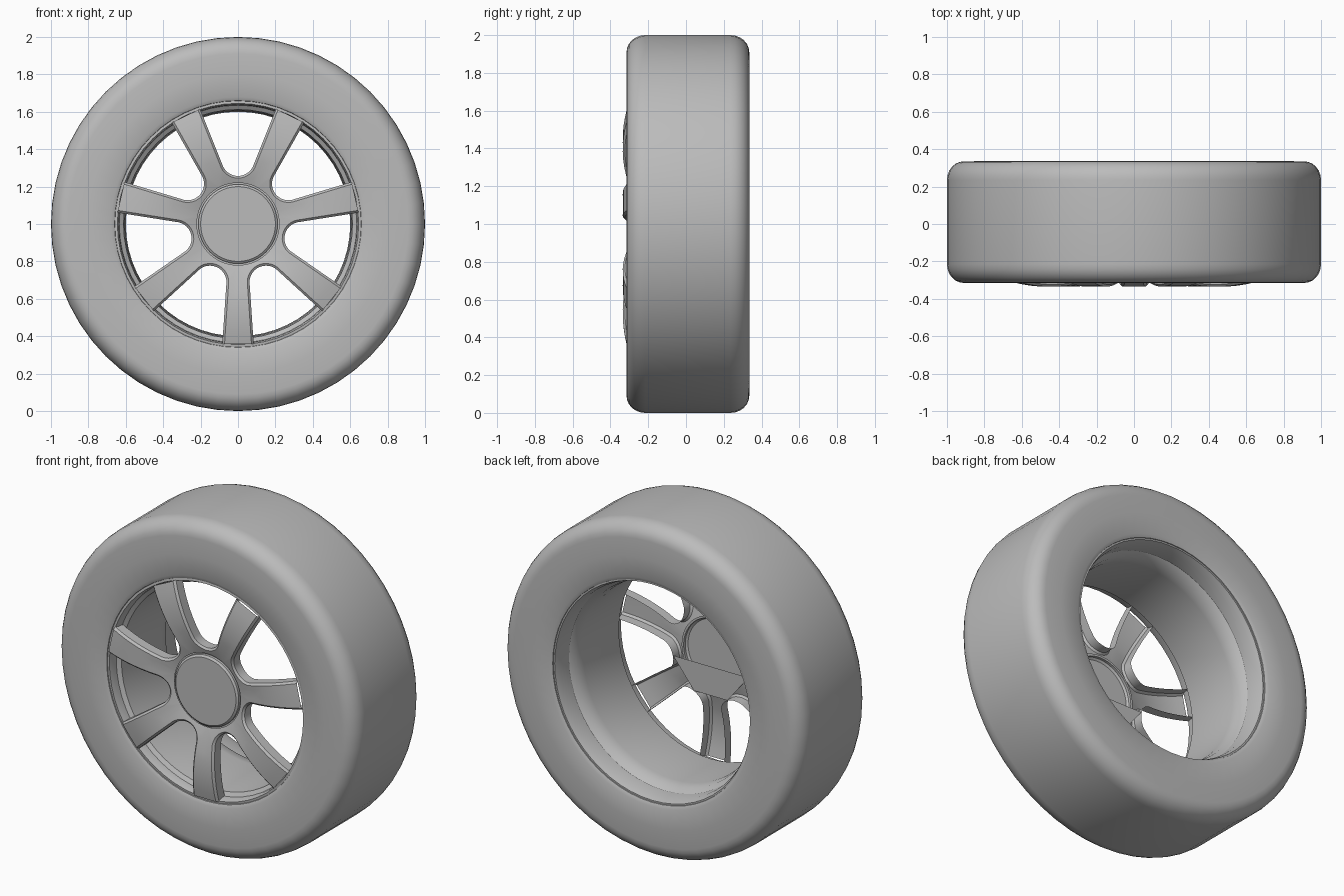
import bpy, bmesh, math
from mathutils import Vector

cube = bpy.data.objects.get("Cube")
if cube:
    bpy.data.objects.remove(cube)

grey = bpy.data.materials.new("plain_grey")
grey.use_nodes = True
COLOUR = (0.5, 0.5, 0.5, 1)
grey.diffuse_color = COLOUR
grey.node_tree.nodes["Principled BSDF"].inputs["Base Color"].default_value = COLOUR

SPOKES = 7
HALF = math.pi / SPOKES
CENTRE = Vector((0, 0, 1))


def finish(name, bm, flip=False):
    bmesh.ops.remove_doubles(bm, verts=bm.verts, dist=0.0005)
    bmesh.ops.recalc_face_normals(bm, faces=bm.faces)
    bm.normal_update()
    if flip:
        # open shells: make the front side face -y
        if sum(f.normal.y * f.calc_area() for f in bm.faces) > 0:
            bmesh.ops.reverse_faces(bm, faces=bm.faces)
    mesh = bpy.data.meshes.new(name)
    bm.to_mesh(mesh)
    bm.free()
    mesh.materials.append(grey)
    ob = bpy.data.objects.new(name, mesh)
    bpy.context.collection.objects.link(ob)
    bpy.ops.object.select_all(action='DESELECT')
    ob.select_set(True)
    bpy.context.view_layer.objects.active = ob
    bpy.ops.object.shade_smooth_by_angle(angle=math.radians(35))
    return ob


def lathe(name, profile, steps=56, closed=True, flip=False):
    """Spin (radius, y) points around the axle."""
    bm = bmesh.new()
    pts = profile + profile[:1] if closed else profile
    verts = [bm.verts.new(CENTRE + Vector((r, y, 0))) for r, y in pts]
    edges = [bm.edges.new(pair) for pair in zip(verts, verts[1:])]
    bmesh.ops.spin(bm, geom=verts + edges, cent=CENTRE, axis=(0, 1, 0),
                   angle=math.tau, steps=steps, use_merge=True)
    return finish(name, bm, flip)


# Tyre: flat sidewalls and tread with rounded shoulders
def shoulder(y, side, n=6):
    return [(0.91 + 0.09 * math.sin(a), y - side * 0.1 * (1 - math.cos(a)))
            for a in (i * math.pi / 2 / n for i in range(n + 1))]


lathe("tyre", [(0.655, -0.29), (0.66, -0.305), (0.68, -0.315), (0.8, -0.316)]
      + shoulder(-0.315, -1) + shoulder(0.335, 1)[::-1]
      + [(0.8, 0.336), (0.68, 0.335), (0.66, 0.325), (0.655, 0.3)])

# Rim barrel: stepped lips at each end
lathe("rim", [(0.66, -0.3), (0.645, -0.302), (0.638, -0.28), (0.635, -0.25),
              (0.612, -0.235), (0.605, -0.15), (0.6, 0.12), (0.608, 0.18),
              (0.632, 0.21), (0.636, 0.28), (0.65, 0.32), (0.66, 0.32)])

# Hub cap: shallow bevelled disc
lathe("hub_cap", [(0, -0.305), (0.2, -0.305), (0.212, -0.296),
                  (0.212, -0.28), (0.225, -0.28)], closed=False, flip=True)


def front(r):
    """Arched front surface of the spokes."""
    k = (r - 0.47) / 0.25
    return -0.335 + 0.045 * k * k


def spoke_outline(arc_steps=8, edge_steps=7):
    """Half outline as (inner, outer, outward) points in spoke space."""
    gap = Vector((math.sin(HALF), math.cos(HALF)))
    centre, rad = gap * 0.345, 0.088
    rows = []
    start = math.atan2(-gap.y, -gap.x) % math.tau
    for i in range(arc_steps + 1):
        t = i / arc_steps
        a = start + (math.pi - start) * t
        d = Vector((math.cos(a), math.sin(a)))
        b = HALF * (1 - t)
        rows.append((Vector((math.sin(b), math.cos(b))) * 0.22, centre + d * rad, -d))
    root = rows[-1][1]
    tip = Vector((0.084, 0.642))
    for i in range(1, edge_steps + 1):
        p = root.lerp(tip, i / edge_steps)
        rows.append((Vector((0, p.y)), p, Vector((1, 0))))
    return rows


# Spokes: arched open-backed channels that blend around the hub
bm = bmesh.new()
rows = spoke_outline()
for n in range(SPOKES):
    a = -math.pi / 2 + n * 2 * HALF
    along = Vector((math.cos(a), 0, math.sin(a)))
    across = Vector((-math.sin(a), 0, math.cos(a)))
    for side in (-1, 1):
        def place(p, back):
            return bm.verts.new(CENTRE + along * p.y + across * (side * p.x)
                                + Vector((0, front(p.length) + back, 0)))
        grid = []
        for inner, outer, out in rows:
            edge = outer - out * 0.012
            grid.append([place(inner, 0), place(inner.lerp(edge, 0.5), 0),
                         place(edge, 0), place(outer, 0.012), place(outer, 0.07)])
        for r0, r1 in zip(grid, grid[1:]):
            for j in range(4):
                bm.faces.new((r0[j], r0[j + 1], r1[j + 1], r1[j]))
finish("spokes", bm, flip=True)

# Plate closing the lower half of the hub from behind
bm = bmesh.new()
corners = []
for k in (-3, -1, 1, 3):
    a = -math.pi / 2 + k * HALF
    corners.append(bm.verts.new(CENTRE + Vector((math.cos(a) * 0.257, -0.235, math.sin(a) * 0.257))))
bm.faces.new(corners)
finish("hub_back_plate", bm)
